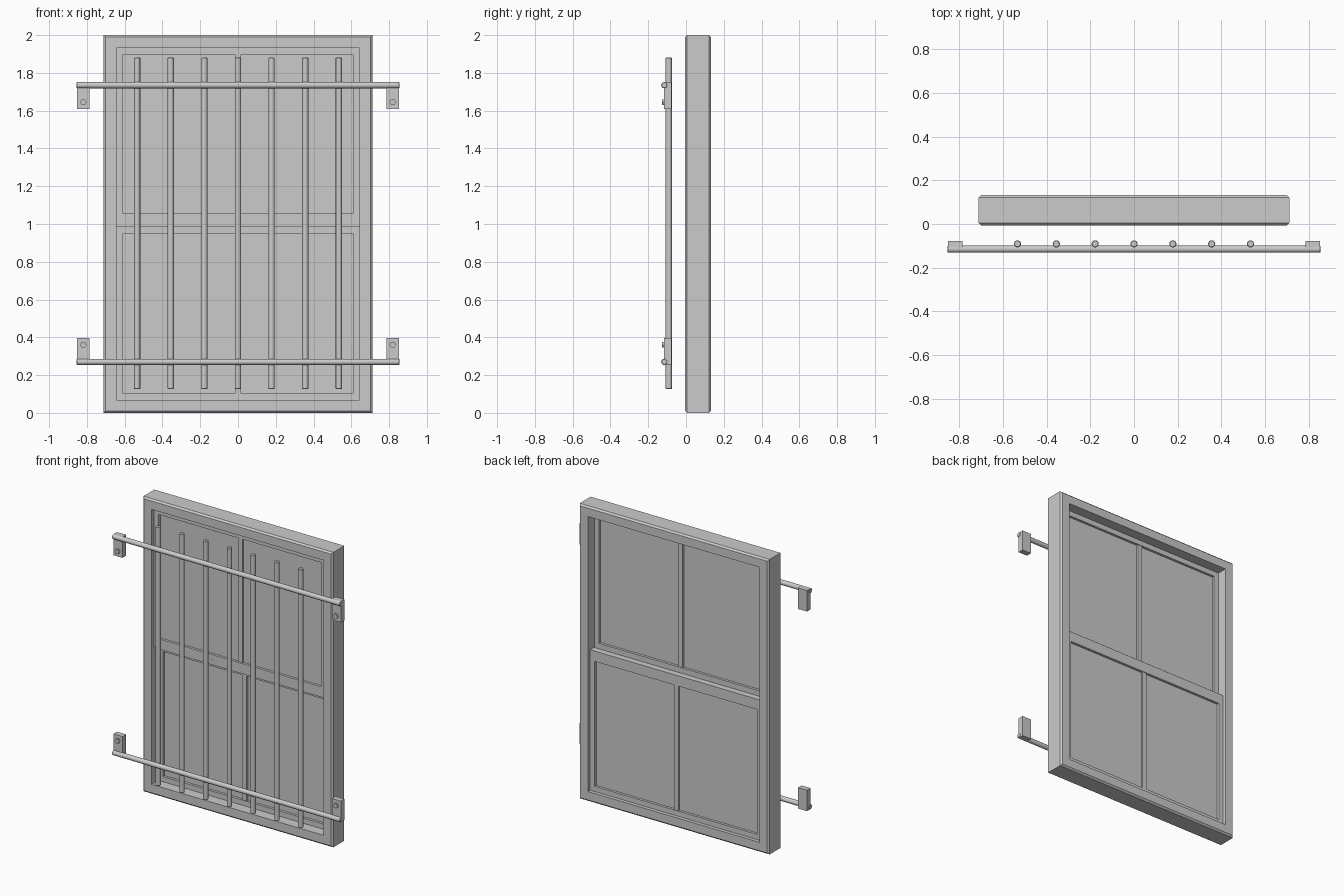
import bpy
import bmesh
from math import pi, cos, sin
from mathutils import Matrix

if "Cube" in bpy.data.objects:
    bpy.data.objects.remove(bpy.data.objects["Cube"])


def make_object(name, bm):
    bmesh.ops.recalc_face_normals(bm, faces=bm.faces)
    mesh = bpy.data.meshes.new(name)
    bm.to_mesh(mesh)
    bm.free()
    obj = bpy.data.objects.new(name, mesh)
    bpy.context.collection.objects.link(obj)
    return obj


def box(name, x0, x1, y0, y1, z0, z1):
    bm = bmesh.new()
    mat = Matrix.Translation(((x0 + x1) / 2, (y0 + y1) / 2, (z0 + z1) / 2)) @ \
        Matrix.Diagonal((x1 - x0, y1 - y0, z1 - z0, 1))
    bmesh.ops.create_cube(bm, size=1, matrix=mat)
    return make_object(name, bm)


def rect_frame(name, half_w, z0, z1, profile):
    """Sweep a closed (inset, y) profile round a rectangle with mitred corners."""
    bm = bmesh.new()
    rings = []
    for inset, y in profile:
        w, a, b = half_w - inset, z0 + inset, z1 - inset
        rings.append([bm.verts.new((x, y, z)) for x, z in
                      ((-w, a), (w, a), (w, b), (-w, b))])
    for i, ring in enumerate(rings):
        nxt = rings[(i + 1) % len(rings)]
        for k in range(4):
            m = (k + 1) % 4
            bm.faces.new((ring[k], ring[m], nxt[m], nxt[k]))
    return make_object(name, bm)


def rod(name, centre, axis, radius, length, sides=16, chamfer=0.0):
    """Closed cylinder along an axis with optional chamfered ends."""
    bm = bmesh.new()
    h = length / 2
    stations = [(-h, radius), (h, radius)]
    if chamfer:
        stations = [(-h, radius - chamfer), (-h + chamfer, radius),
                    (h - chamfer, radius), (h, radius - chamfer)]
    rot = {'X': Matrix.Rotation(pi / 2, 4, 'Y'),
           'Y': Matrix.Rotation(pi / 2, 4, 'X'),
           'Z': Matrix.Identity(4)}[axis]
    mat = Matrix.Translation(centre) @ rot
    rings = []
    for z, r in stations:
        rings.append([bm.verts.new((r * cos(2 * pi * k / sides),
                                    r * sin(2 * pi * k / sides), z))
                      for k in range(sides)])
    for a, b in zip(rings, rings[1:]):
        for k in range(sides):
            m = (k + 1) % sides
            bm.faces.new((a[k], a[m], b[m], b[k]))
    bm.faces.new(rings[0])
    bm.faces.new(rings[-1])
    bm.transform(mat)
    obj = make_object(name, bm)
    if sides > 8:
        bpy.ops.object.select_all(action='DESELECT')
        obj.select_set(True)
        bpy.context.view_layer.objects.active = obj
        bpy.ops.object.shade_smooth_by_angle(angle=pi / 6)
    return obj


# Outer window frame with chamfered outer edges
F, B, C = -0.006, 0.132, 0.011
rect_frame("window_frame", 0.712, 0.0, 2.0,
           [(C, F), (0.068, F), (0.068, B), (C, B), (0, B - C), (0, F + C)])


# Two sliding sashes: the upper near the front, the lower near the back
def sash(label, y0, y1, z0, z1):
    rect_frame(label + "_sash", 0.644, z0, z1,
               [(0, y0), (0.035, y0), (0.035, y1), (0, y1)])
    mid = (y0 + y1) / 2
    box(label + "_glass", -0.61, 0.61, mid - 0.004, mid + 0.004,
        z0 + 0.034, z1 - 0.034)
    box(label + "_mullion", -0.016, 0.016, y0 + 0.004, y1 - 0.004,
        z0 + 0.034, z1 - 0.034)


sash("upper", 0.02, 0.062, 1.02, 1.932)
sash("lower", 0.066, 0.108, 0.068, 0.985)
# Meeting rails overlap at mid height
box("upper_meeting_rail", -0.644, 0.644, 0.02, 0.062, 0.985, 1.02)
box("lower_meeting_rail", -0.644, 0.644, 0.066, 0.108, 0.985, 1.02)

# Vertical security bars
for i in range(7):
    rod(f"security_bar_{i + 1}", ((i - 3) * 0.178, -0.091, 1.003), 'Z',
        0.0165, 1.755, chamfer=0.003)

# Cross rods, each with a bolted bracket at both ends
for label, z, direction in (("upper", 1.735, -1), ("lower", 0.27, 1)):
    rod(label + "_cross_rod", (0, -0.115, z), 'X', 0.0165, 1.71, chamfer=0.003)
    za, zb = sorted((z - direction * 0.015, z + direction * 0.127))
    for side, s in (("left", -1), ("right", 1)):
        x = s * 0.819
        box(f"{label}_{side}_bracket", x - 0.034, x + 0.034, -0.116, -0.078, za, zb)
        rod(f"{label}_{side}_bolt", (x, -0.118, z + direction * 0.09), 'Y',
            0.017, 0.02, sides=6)
